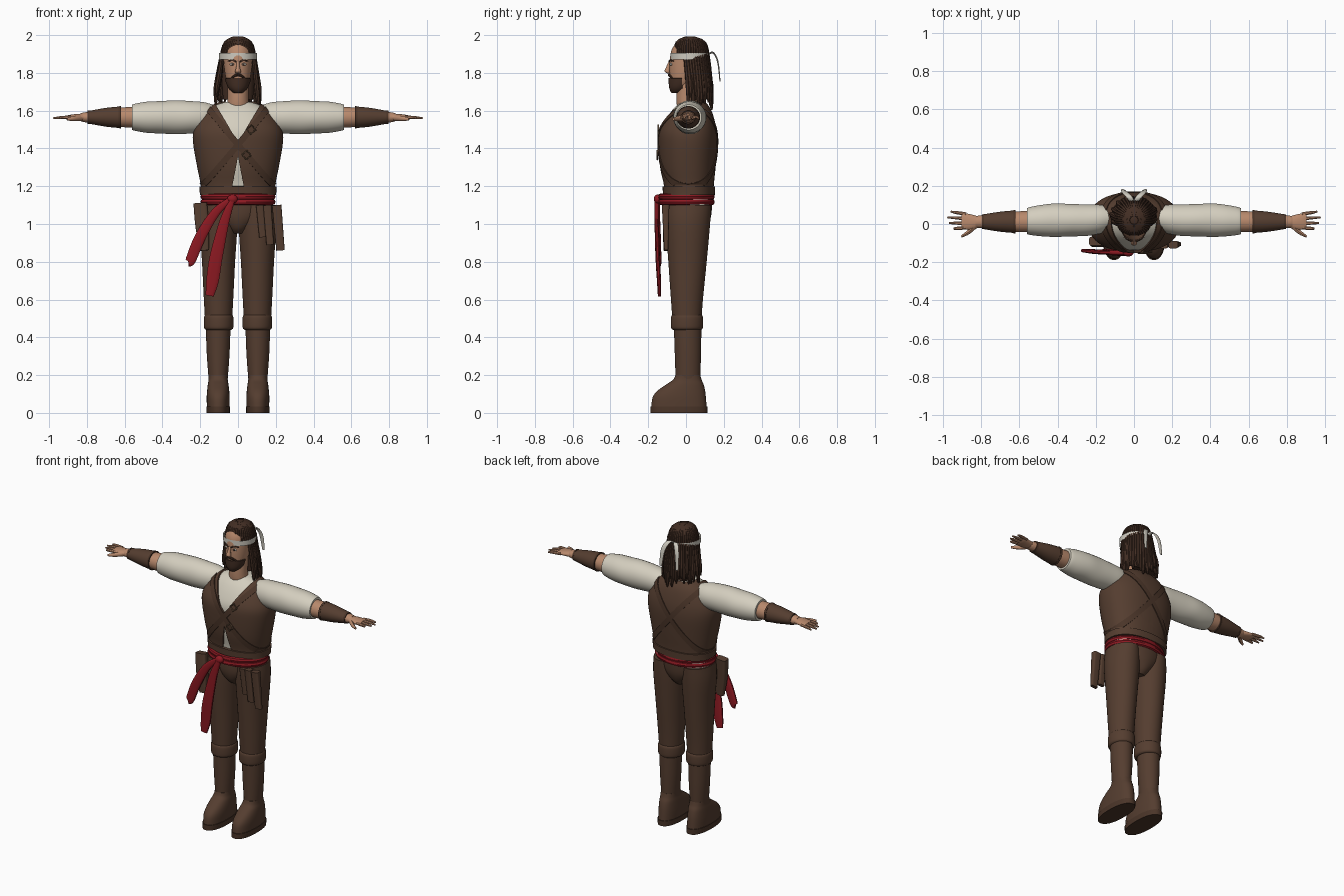
import bpy, bmesh, math, random
from mathutils import Vector, Matrix

random.seed(4)
default = bpy.data.objects.get("Cube")
if default:
    bpy.data.objects.remove(default, do_unlink=True)
parts = []


def material(name, r, g, b):
    m = bpy.data.materials.new(name)
    m.use_nodes = True
    m.diffuse_color = (r, g, b, 1)
    bsdf = m.node_tree.nodes["Principled BSDF"]
    bsdf.inputs["Base Color"].default_value = (r, g, b, 1)
    bsdf.inputs["Roughness"].default_value = 0.8
    return m


leather = material("brown leather", .09, .047, .029)
dark = material("dark leather", .07, .036, .022)
hair = material("dark brown hair", .055, .027, .017)
skin = material("tan skin", .48, .25, .15)
linen = material("cream linen", .66, .62, .52)
cloth = material("pale headband cloth", .62, .59, .52)
red = material("red sash cloth", .27, .01, .016)
white = material("eye white", .7, .68, .62)
brass = material("dull brass", .16, .1, .055)


def finish(name, bm, mat, mirror=False):
    bmesh.ops.recalc_face_normals(bm, faces=bm.faces)
    mesh = bpy.data.meshes.new(name)
    bm.to_mesh(mesh)
    bm.free()
    mesh.materials.append(mat)
    ob = bpy.data.objects.new(name, mesh)
    bpy.context.collection.objects.link(ob)
    if mirror:
        ob.modifiers.new("Mirror", "MIRROR").use_mirror_merge = False
    parts.append(ob)
    return ob


def sweep(name, stations, mat, depth=(0, 1, 0), axis=None, seg=24, steps=4, power=2, mirror=False):
    """Loft rings through stations of (x, y, z, half width, half depth)."""
    st = [Vector(s) for s in stations]
    rows = []
    for i in range(len(st) - 1):
        a, b, c, d = st[max(i - 1, 0)], st[i], st[i + 1], st[min(i + 2, len(st) - 1)]
        for k in range(steps):
            t = k / steps
            rows.append(b + (c - a) * (t / 2) + (a * 2 - b * 5 + c * 4 - d) * (t * t / 2)
                        + (b * 3 - a - c * 3 + d) * (t ** 3 / 2))
    rows.append(st[-1])
    centres = [Vector(r[:3]) for r in rows]
    bm = bmesh.new()
    rings = []
    for i, r in enumerate(rows):
        tangent = Vector(axis) if axis else centres[min(i + 1, len(rows) - 1)] - centres[max(i - 1, 0)]
        tangent.normalize()
        wide = Vector(depth).cross(tangent).normalized()
        deep = tangent.cross(wide)
        ring = []
        for j in range(seg):
            ang = math.tau * (j + .5) / seg
            u, v = (math.copysign(abs(f) ** (2 / power), f) for f in (math.cos(ang), math.sin(ang)))
            ring.append(bm.verts.new(centres[i] + wide * (u * r[3]) + deep * (v * r[4])))
        rings.append(ring)
    for lo, hi in zip(rings, rings[1:]):
        for j in range(seg):
            k = (j + 1) % seg
            bm.faces.new((lo[j], lo[k], hi[k], hi[j]))
    bm.faces.new(rings[0])
    bm.faces.new(rings[-1])
    return finish(name, bm, mat, mirror)


def upright(name, stations, mat, x=0, **options):
    """Vertical loft from (z, y, half width, half depth)."""
    return sweep(name, [(x, y, z, w, d) for z, y, w, d in stations], mat, axis=(0, 0, 1), **options)


def shell(name, source, mat, cuts, keep, thickness):
    """Garment layer: cut a body surface along planes, keep part of it and thicken it."""
    bm = bmesh.new()
    bm.from_mesh(source.data)
    for co, no in cuts:
        bmesh.ops.bisect_plane(bm, geom=bm.verts[:] + bm.edges[:] + bm.faces[:], plane_co=co, plane_no=no)
    unwanted = [f for f in bm.faces if not keep(f.calc_center_median())]
    bmesh.ops.delete(bm, geom=unwanted, context="FACES")
    ob = finish(name, bm, mat)
    solid = ob.modifiers.new("Solidify", "SOLIDIFY")
    solid.thickness, solid.offset = thickness, 1
    bpy.context.view_layer.objects.active = ob
    bpy.ops.object.modifier_apply(modifier=solid.name)
    return ob


def blob(name, at, size, mat, mirror=False):
    bm = bmesh.new()
    bmesh.ops.create_uvsphere(bm, u_segments=20, v_segments=12, radius=1,
                              matrix=Matrix.Translation(at) @ Matrix.Diagonal((*size, 1)))
    return finish(name, bm, mat, mirror)


def torus(name, at, major, minor, mat, scale=(1, 1, 1), rot=(0, 0, 0), sides=40):
    bpy.ops.mesh.primitive_torus_add(location=at, rotation=rot, major_radius=major, minor_radius=minor,
                                     major_segments=sides, minor_segments=8)
    ob = bpy.context.object
    ob.name, ob.scale = name, scale
    ob.data.materials.append(mat)
    parts.append(ob)


# Torso: shirt body, then vest, belt and crossed straps layered on it
torso = upright("shirt_body", [(1.1, .015, .185, .12), (1.2, .015, .188, .123), (1.3, .01, .207, .138),
                (1.42, .01, .228, .147), (1.49, .01, .228, .144), (1.55, .017, .2, .125),
                (1.6, .025, .16, .1), (1.63, .03, .115, .075), (1.645, .03, .07, .06)],
                linen, seg=48, power=2.3)
V_LOW, V_SLOPE, GAP_TOP, GAP_SLOPE = 1.43, .59, 1.36, .19
vest_cuts = [((0, 0, 1.19), (0, 0, 1))]
for side in (-1, 1):
    vest_cuts += [((0, 0, V_LOW), (side, 0, -V_SLOPE)), ((0, 0, GAP_TOP), (side, 0, GAP_SLOPE))]


def in_vest(p):
    opening = max(V_SLOPE * (p.z - V_LOW), GAP_SLOPE * (GAP_TOP - p.z))
    return 1.19 < p.z < 1.64 and (p.y > .03 or abs(p.x) > opening)


shell("vest", torso, leather, vest_cuts, in_vest, .009)
shell("belt", torso, leather, [((0, 0, z), (0, 0, 1)) for z in (1.155, 1.2)],
      lambda p: 1.155 < p.z < 1.2, .017)
for label, s in (("left", 1), ("right", -1)):
    normal = Vector((-1.2 * s, 0, 1)).normalized()
    line = Vector((0, 0, 1.42))
    shell(label + "_shoulder_strap", torso, dark,
          [(line + normal * o, normal) for o in (-.016, .016)] + [((0, 0, 1.2), (0, 0, 1))],
          lambda p: abs((p - line).dot(normal)) < .016 and 1.2 < p.z < 1.64, .014)
for name, at in (("upper_buckle", (.07, -.147, 1.5)), ("lower_buckle", (.045, -.152, 1.365))):
    torus(name, at, .024, .004, brass, rot=(math.pi / 2, .1, 0), sides=4)

# Hips, sash and hanging pieces
upright("pelvis", [(.95, .01, .045, .07), (.98, .01, .075, .1), (1.04, .012, .15, .121),
                   (1.12, .015, .185, .125)], leather, seg=32)
for name, z in (("lower_sash_wrap", 1.117), ("upper_sash_wrap", 1.145)):
    torus(name, (0, .003, z), .182, .017, red, scale=(1, .75, 1))
blob("sash_knot", (-.03, -.15, 1.132), (.028, .02, .024), red)
sweep("long_sash_tail", [(-.03, -.155, 1.125, .014, .012), (-.07, -.155, 1.02, .026, .012),
      (-.115, -.15, .83, .035, .012), (-.135, -.143, .7, .034, .011), (-.15, -.14, .62, .022, .009)],
      red, seg=12, power=3)
sweep("short_sash_tail", [(-.04, -.15, 1.13, .014, .012), (-.12, -.15, 1.06, .024, .012),
      (-.2, -.145, .93, .03, .012), (-.25, -.14, .81, .028, .01), (-.262, -.14, .795, .018, .008)],
      red, seg=12, power=3)
sweep("right_holster", [(-.2, -.09, 1.11, .036, .024), (-.19, -.1, .99, .036, .022),
      (-.178, -.105, .86, .024, .014)], leather, seg=16, power=5)
for name, x, lean, bottom, w in (("inner_flap", .115, .015, .93, .02), ("middle_flap", .155, .015, .89, .022),
                                 ("outer_flap", .205, .02, .86, .025)):
    sweep(name, [(x, -.108, 1.1, w, .02), (x + lean, -.105, bottom, w * .9, .011)],
          leather, seg=16, power=5, steps=1)

# Legs and boots
pair = dict(mirror=True, seg=32)
upright("trouser_legs", [(1.1, .012, .09, .122), (1, .01, .1, .118), (.8, .008, .088, .102),
                         (.6, .005, .078, .085), (.46, .005, .07, .075)], leather, x=.103, **pair)
upright("boot_shafts", [(.5, .008, .067, .074), (.32, .01, .061, .07), (.17, .01, .05, .065)],
        leather, x=.105, **pair)
upright("boot_cuffs", [(.44, .005, .068, .075), (.45, .005, .077, .084), (.48, .005, .079, .086),
                       (.51, .005, .077, .084), (.522, .005, .068, .075)], leather, x=.102, **pair)
upright("boot_feet", [(.03, -.037, .06, .147), (.08, -.036, .061, .142), (.115, -.026, .059, .128),
                      (.15, -.006, .055, .1), (.175, .007, .051, .076), (.2, .01, .05, .066)],
        leather, x=.105, power=2.3, **pair)
upright("boot_soles", [(0, -.037, .062, .151), (.035, -.037, .063, .152)], dark, x=.105,
        steps=1, power=2.3, **pair)


# Arms and hands
def arm(name, stations, mat, **options):
    sweep(name, [(x, y, 1.565, w, d) for x, y, w, d in stations], mat, axis=(1, 0, 0), mirror=True, **options)


arm("sleeves", [(.13, .03, .066, .062), (.18, .025, .08, .076), (.25, .02, .086, .083), (.33, .02, .09, .085),
                (.41, .02, .086, .088), (.48, .018, .083, .083), (.54, .016, .073, .074),
                (.56, .015, .067, .068)], linen, seg=32)
arm("forearms", [(.5, .013, .055, .055), (.62, .012, .052, .054), (.8, .012, .028, .034),
                 (.83, .01, .022, .03)], skin)
arm("bracers", [(.62, .012, .058, .06), (.7, .012, .05, .053), (.795, .012, .033, .038)], leather)
for name, x, r in (("bracer_elbow_trims", .62, .06), ("bracer_wrist_trims", .785, .037)):
    arm(name, [(x, .012, r, r + .003), (x + .012, .012, r - .002, r + .001)], dark, steps=1)
arm("palms", [(.81, .01, .02, .028), (.85, .01, .018, .04), (.89, .014, .013, .043),
              (.905, .015, .009, .038)], skin)
for i, tip in enumerate((.945, .97, .978, .96)):
    y = -.02 + i * .024
    sweep(("index", "middle", "ring", "little")[i] + "_fingers",
          [(.88, y, 1.565, .009, .01), (.93, y * 1.15, 1.564, .009, .009), (tip, y * 1.25, 1.56, .005, .005)],
          skin, seg=8, mirror=True)
sweep("thumbs", [(.83, -.01, 1.562, .013, .016), (.87, -.045, 1.558, .011, .013),
                 (.905, -.066, 1.555, .006, .007)], skin, depth=(0, 0, 1), seg=10, mirror=True)

# Head and face
upright("neck", [(1.59, .02, .068, .06), (1.65, .005, .056, .056), (1.77, .01, .056, .056)], skin)
head = upright("head", [(1.7, -.045, .02, .028), (1.725, -.033, .046, .05), (1.78, -.006, .066, .08),
                        (1.85, .01, .075, .097), (1.92, .02, .076, .097), (1.97, .025, .055, .07)],
               skin, seg=40)
sweep("nose", [(0, -.083, 1.862, .007, .008), (0, -.094, 1.83, .01, .012), (0, -.099, 1.808, .016, .015),
               (0, -.09, 1.797, .012, .008)], skin, axis=(0, 0, 1), seg=12)
blob("eyes", (.03, -.078, 1.845), (.014, .007, .007), white, True)
blob("irises", (.03, -.0835, 1.845), (.006, .003, .006), hair, True)
sweep("eyebrows", [(.01, -.089, 1.859, .004, .004), (.03, -.084, 1.867, .005, .004),
                   (.052, -.066, 1.862, .003, .004)], hair, seg=8, mirror=True)
sweep("moustache", [(0, -.09, 1.79, .007, .006), (.02, -.085, 1.784, .008, .007),
                    (.042, -.066, 1.765, .005, .006)], hair, seg=8, mirror=True)
shell("beard", head, hair, [((0, 0, 1.772), (0, 0, 1)), ((0, -.02, 0), (0, 1, 0))],
      lambda p: p.z < 1.772 and p.y < -.02, .007)

# Hair: cap, back mass and rope-like locks
cap = blob("hair_cap", (0, .025, 1.893), (.09, .098, .1), hair)
bm = bmesh.new()
bm.from_mesh(cap.data)
face_area = [f for f in bm.faces if f.calc_center_median().z < 1.89 and f.calc_center_median().y < .01]
bmesh.ops.delete(bm, geom=face_area, context="FACES")
bm.to_mesh(cap.data)
bm.free()
upright("hair_back", [(1.66, .085, .08, .045), (1.76, .078, .085, .05), (1.88, .07, .08, .05)], hair)
LOCKS = 44
for i in range(LOCKS):
    a = math.tau * (i + .5) / LOCKS - math.pi
    sx, cy = math.sin(a), math.cos(a)
    drop = random.uniform(1.6, 1.69)
    flare = random.uniform(.95, 1.08)
    lock = [(sx * .02, .02 + cy * .02, 1.988, .007, .007), (sx * .066, .025 + cy * .072, 1.96, .01, .01),
            (sx * .087, .027 + cy * .089, 1.895, .01, .01)]
    if abs(a) < 2:
        lock += [(sx * .1 * flare, .038 + cy * .088, 1.79, .013, .013),
                 (sx * .112 * flare, .045 + cy * .09 * flare, drop + .05, .012, .012),
                 (sx * .116 * flare, .045 + cy * .094 * flare, drop, .005, .005)]
    sweep(f"hair_lock_{i + 1}", lock, hair, depth=(cy, -sx, 0), seg=7, steps=3)

# Headband with two loose tails
bm = bmesh.new()
bmesh.ops.create_cone(bm, segments=48, radius1=1, radius2=1, depth=.034,
                      matrix=Matrix.Translation((0, .02, 1.888)) @ Matrix.Diagonal((.1, .103, 1, 1)))
finish("headband", bm, cloth)
sweep("headband_tails", [(.005, .11, 1.89, .005, .012), (.025, .142, 1.908, .004, .014),
      (.05, .168, 1.86, .004, .015), (.06, .18, 1.755, .003, .009)], cloth, depth=(1, 0, 0), seg=10, mirror=True)

# Smooth shading with sharp edges kept
bpy.ops.object.select_all(action="DESELECT")
for ob in parts:
    ob.select_set(True)
bpy.context.view_layer.objects.active = parts[0]
bpy.ops.object.shade_smooth_by_angle(angle=math.radians(40))
